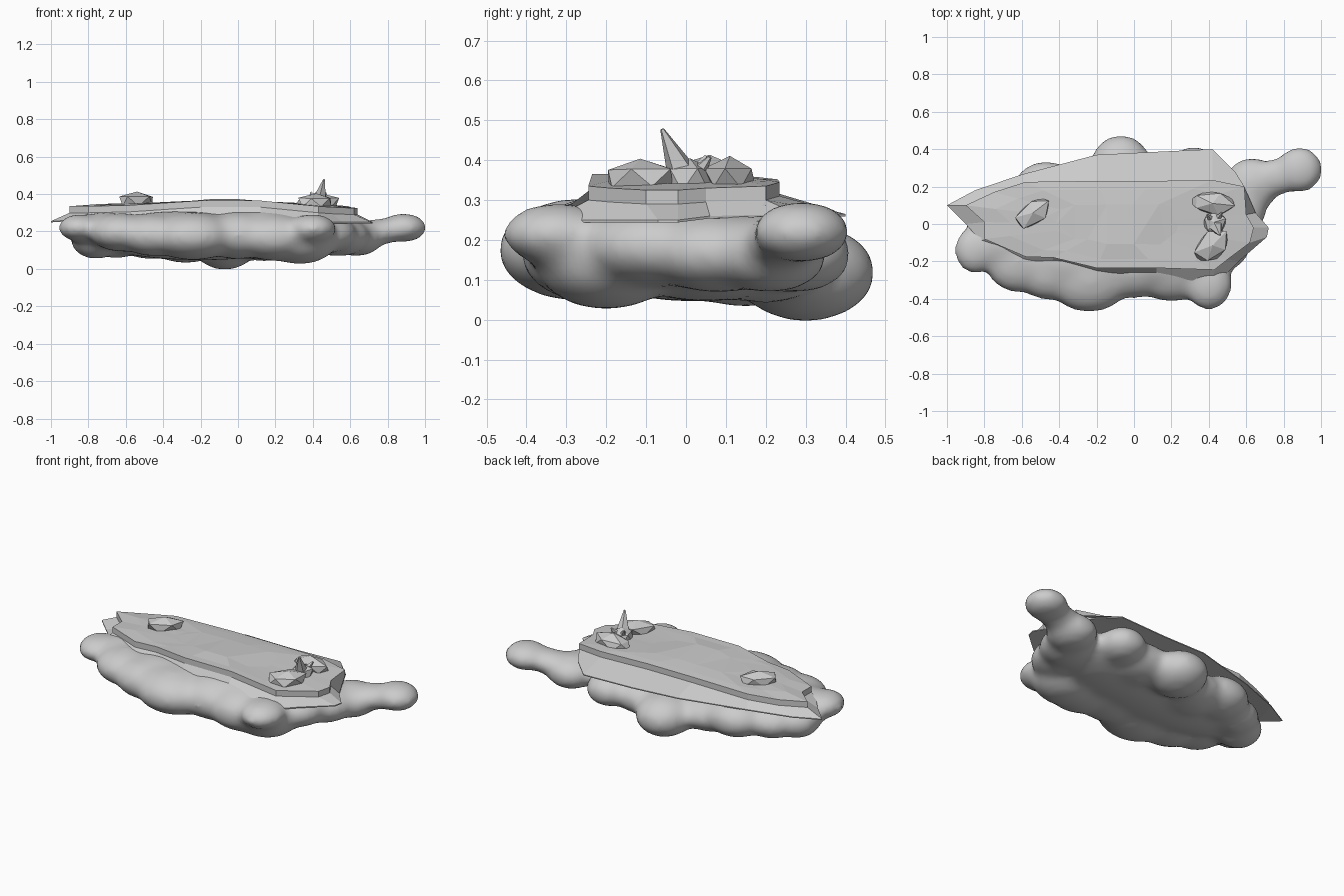
import bpy, bmesh, random
from mathutils import Vector, Matrix

random.seed(4)

def finish(bm, name, smooth=False):
    bmesh.ops.recalc_face_normals(bm, faces=bm.faces)
    me = bpy.data.meshes.new(name)
    bm.to_mesh(me)
    bm.free()
    ob = bpy.data.objects.new(name, me)
    bpy.context.collection.objects.link(ob)
    for p in me.polygons:
        p.use_smooth = smooth
    return ob

# Cloud base: squashed spheres (x, y, z, rx, ry, rz) fused into one soft body
puffs = [
    (-.85, -.14, .22, .115, .13, .075), (-.76, 0, .155, .14, .14, .105),
    (-.62, -.2, .195, .18, .17, .105), (-.45, -.25, .18, .19, .16, .115),
    (-.24, -.27, .175, .24, .205, .13), (0, -.22, .18, .22, .18, .13),
    (.2, -.23, .17, .22, .19, .13), (.40, -.32, .215, .13, .145, .08),
    (.33, -.2, .145, .20, .18, .122), (.47, -.07, .185, .17, .19, .105),
    (.54, .08, .17, .17, .18, .105), (.63, .21, .165, .15, .15, .1),
    (.76, .25, .20, .13, .10, .07), (.885, .29, .22, .127, .127, .08),
    (.32, .28, .165, .14, .14, .10), (-.07, .30, .118, .17, .18, .125),
    (-.47, .18, .165, .18, .16, .115), (-.2, 0, .17, .6, .27, .125),
    (.2, .05, .17, .4, .27, .125),
    # shoulders rising to the slab's front edge
    (-.3, -.19, .24, .35, .14, .07), (.12, -.2, .245, .32, .12, .07),
    (-.7, -.1, .25, .15, .12, .055), (-.28, .15, .14, .2, .18, .11),
    (.14, .2, .15, .2, .17, .11), (-.65, .1, .155, .15, .13, .1)]
bm = bmesh.new()
for x, y, z, a, b, c in puffs:
    m = Matrix.Translation((x, y, z)) @ Matrix.Diagonal((a, b, c, 1))
    bmesh.ops.create_icosphere(bm, subdivisions=3, radius=1, matrix=m)
cloud = finish(bm, "cloud_base", True)
rm = cloud.modifiers.new("fuse", 'REMESH')
rm.mode = 'VOXEL'
rm.voxel_size = .02
rm.use_smooth_shade = True
sm = cloud.modifiers.new("soften", 'SMOOTH')
sm.factor = .5
sm.iterations = 22

# Matching outlines: skirt edge (x, y, z) and slab edge (x, y, z)
skirt = [(-1, .1, .255), (-.85, .18, .26), (-.6, .265, .27), (-.2, .37, .275),
         (.1, .385, .265), (.42, .4, .265), (.54, .28, .265), (.65, .06, .26),
         (.72, -.02, .25), (.71, -.07, .25), (.56, -.2, .25), (.42, -.34, .25),
         (.12, -.3, .255), (-.2, -.27, .26), (-.45, -.23, .27), (-.6, -.2, .28),
         (-.82, -.09, .28), (-.9, .0, .26)]
slab = [(-.9, .1, .335), (-.75, .17, .335), (-.58, .225, .345), (-.2, .23, .352),
        (.1, .23, .352), (.42, .235, .345), (.59, .2, .335), (.6, .05, .33),
        (.64, -.02, .325), (.62, -.1, .325), (.5, -.19, .33), (.43, -.245, .335),
        (.12, -.235, .365), (-.2, -.235, .365), (-.43, -.18, .35), (-.58, -.175, .34),
        (-.8, -.08, .335), (-.8, .01, .335)]

def loft(name, rings):
    bm = bmesh.new()
    loops = [[bm.verts.new(p) for p in r] for r in rings]
    n = len(loops[0])
    for lo, hi in zip(loops, loops[1:]):
        for i in range(n):
            j = (i + 1) % n
            bm.faces.new((lo[i], lo[j], hi[j], hi[i]))
    for ring in (loops[0], loops[-1]):
        f = bm.faces.new(ring)
        bmesh.ops.triangulate(bm, faces=[f])
    return finish(bm, name)

def inset(k, dz):
    return [(-.1 + (x + .1) * k, y * k, z * .6 + .36 * .4 + dz) for x, y, z in slab]

# Thin sloping skirt, then the stepped slab with a gently crowned top
loft("ground_skirt", [[(x, y, z - .006) for x, y, z in skirt], skirt,
                      [(x, y, z - .035) for x, y, z in slab]])
loft("stone_slab", [[(x, y, z - .05) for x, y, z in slab], slab,
                    inset(.8, .002), inset(.45, .01)])

# Faceted rocks: squashed low-poly balls with jittered corners
def rock(name, loc, size, turn):
    bm = bmesh.new()
    rot = Matrix.Rotation(turn, 3, 'Z')
    bmesh.ops.create_icosphere(bm, subdivisions=1, radius=1)
    for v in bm.verts:
        j = random.uniform(.9, 1.15)
        v.co = rot @ Vector([c * s * j for c, s in zip(v.co, size)]) + Vector(loc)
    return finish(bm, name)

rock("left_rock", (-.54, .06, .36), (.115, .065, .055), .65)
rock("back_rock", (.42, .11, .355), (.125, .065, .05), -.1)
rock("front_rock", (.42, -.115, .355), (.115, .075, .05), .8)
rock("small_rock", (.43, .01, .35), (.065, .065, .06), .3)

# Tall shards fanning out from one foot: (tip, base radius)
for i, (tip, r) in enumerate([((.46, -.06, .478), .05), ((.39, .05, .41), .035),
                              ((.47, .06, .408), .035)]):
    foot = Vector((.43, .005, .335))
    axis = Vector(tip) - foot
    rot = axis.to_track_quat('Z', 'Y').to_matrix().to_4x4()
    m = Matrix.Translation(foot + axis / 2) @ rot
    bm = bmesh.new()
    bmesh.ops.create_cone(bm, cap_ends=True, segments=5, radius1=r, radius2=.005,
                          depth=axis.length, matrix=m)
    finish(bm, "crystal_shard_%d" % (i + 1))
